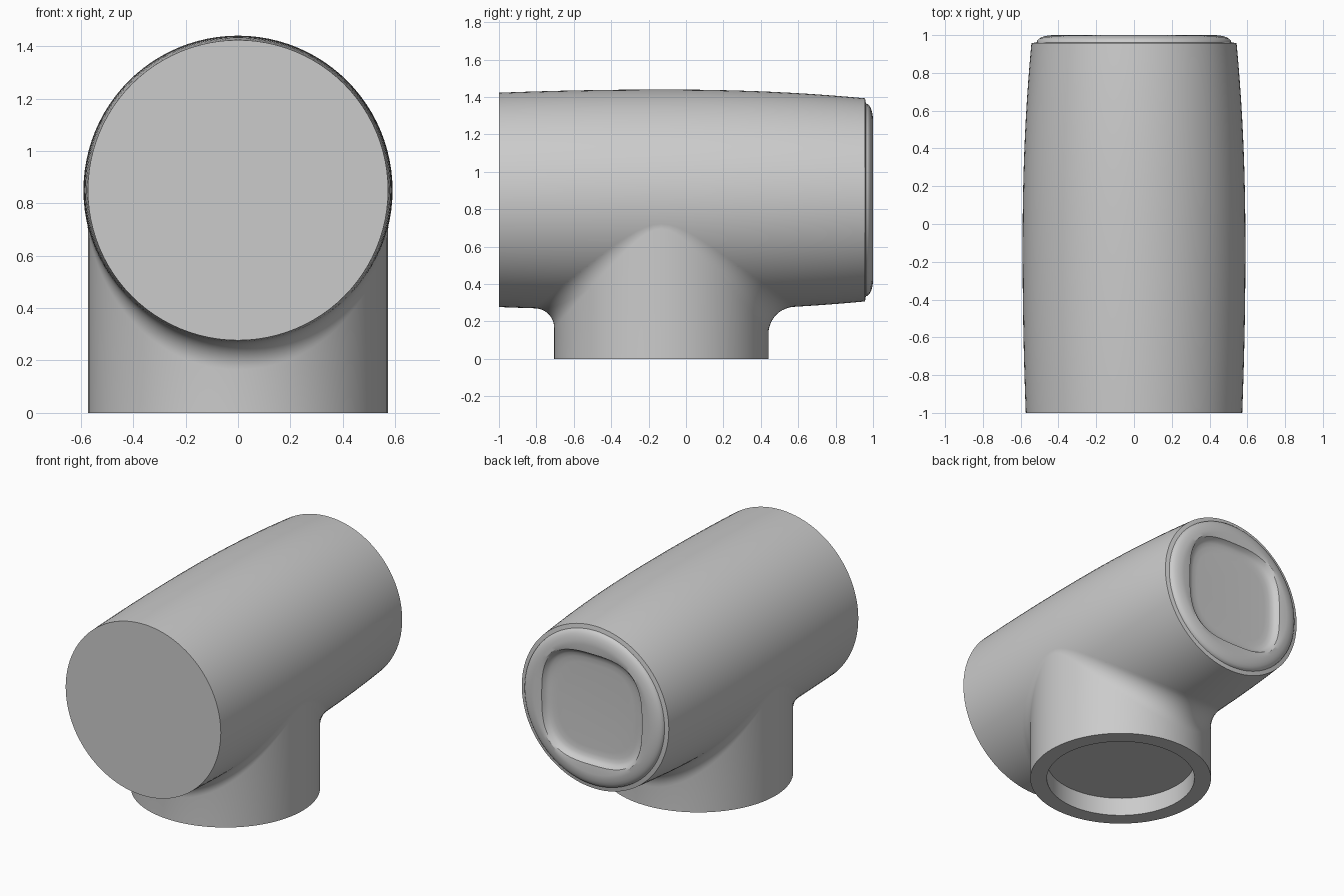
import bpy
import bmesh
from math import cos, sin, pi, sqrt
from mathutils import Vector

SEG = 96
AXIS_Z = 0.85      # height of the horizontal barrel axis
NECK_Y = -0.132    # position of the vertical neck axis
NECK_R = 0.573

cube = bpy.data.objects.get("Cube")
if cube:
    bpy.data.objects.remove(cube, do_unlink=True)

grey = bpy.data.materials.new("plain grey")
grey.use_nodes = True
colour = (0.6, 0.6, 0.6, 1)
grey.diffuse_color = colour
grey.node_tree.nodes["Principled BSDF"].inputs["Base Color"].default_value = colour


def loft(name, rings):
    """Skin a list of closed rings and cap both ends."""
    bm = bmesh.new()
    loops = [[bm.verts.new(p) for p in ring] for ring in rings]
    for a, b in zip(loops, loops[1:]):
        for i in range(SEG):
            j = (i + 1) % SEG
            bm.faces.new((a[i], a[j], b[j], b[i]))
    bm.faces.new(loops[0])
    bm.faces.new(loops[-1])
    bmesh.ops.recalc_face_normals(bm, faces=bm.faces)
    mesh = bpy.data.meshes.new(name)
    bm.to_mesh(mesh)
    bm.free()
    mesh.materials.append(grey)
    obj = bpy.data.objects.new(name, mesh)
    bpy.context.collection.objects.link(obj)
    bpy.ops.object.select_all(action="DESELECT")
    obj.select_set(True)
    bpy.context.view_layer.objects.active = obj
    bpy.ops.object.shade_smooth_by_angle(angle=pi / 6)
    return obj


def barrel_radius(y):
    """Gently bulging barrel, tapering more towards the back."""
    t = y - NECK_Y
    if t < 0:
        return 0.59 - 0.017 * (t / 0.868) ** 2
    return 0.59 - 0.047 * (t / 1.09) ** 2.2


def barrel_ring(y, r, power=2):
    """Ring around the barrel axis; power above 2 makes a rounded square."""
    ring = []
    for i in range(SEG):
        c, s = cos(2 * pi * i / SEG), sin(2 * pi * i / SEG)
        k = r / (abs(c) ** power + abs(s) ** power) ** (1 / power)
        ring.append((k * c, y, AXIS_Z + k * s))
    return ring


# Barrel with a rounded rim and a dished rounded-square panel at the back
STEPS = 20
BACK = 0.957
rings = []
for i in range(STEPS + 1):
    y = -1 + (BACK + 1) * i / STEPS
    rings.append(barrel_ring(y, barrel_radius(y)))
for i in range(7):
    a = pi / 2 * i / 6
    rings.append(barrel_ring(0.962 + 0.038 * sin(a), 0.425 + 0.09 * cos(a)))
for y, r in ((0.994, 0.37), (0.972, 0.358), (0.96, 0.34), (0.954, 0.315), (0.952, 0.28)):
    rings.append(barrel_ring(y, r, 3))
loft("barrel", rings)


# Neck: socket floor, socket wall, foot ring, outer wall
def neck_ring(z, r):
    return [(r * cos(2 * pi * i / SEG), NECK_Y + r * sin(2 * pi * i / SEG), z)
            for i in range(SEG)]


rings = [neck_ring(0.125, 0.468), neck_ring(0, 0.468), neck_ring(0, NECK_R)]

# Rolling-ball fillet blending the neck into the barrel
ARC = 12
fillet = [[] for _ in range(ARC + 1)]
for i in range(SEG):
    c, s = cos(2 * pi * i / SEG), sin(2 * pi * i / SEG)
    ball = 0.125 + 0.02 * s
    x, y = (NECK_R + ball) * c, NECK_Y + (NECK_R + ball) * s
    reach = barrel_radius(y) + ball
    drop = sqrt(reach ** 2 - x ** 2)
    centre = Vector((x, y, AXIS_Z - drop))
    to_neck = Vector((-c, -s, 0))
    to_barrel = Vector((-x, 0, drop)).normalized()
    for k in range(ARC + 1):
        fillet[k].append(centre + ball * to_neck.slerp(to_barrel, k / ARC))
rings += fillet

neck = loft("neck", rings)
# Remove the hidden cap inside the barrel
bm = bmesh.new()
bm.from_mesh(neck.data)
bm.faces.ensure_lookup_table()
bmesh.ops.delete(bm, geom=[bm.faces[-1]], context="FACES_ONLY")
bm.to_mesh(neck.data)
bm.free()
